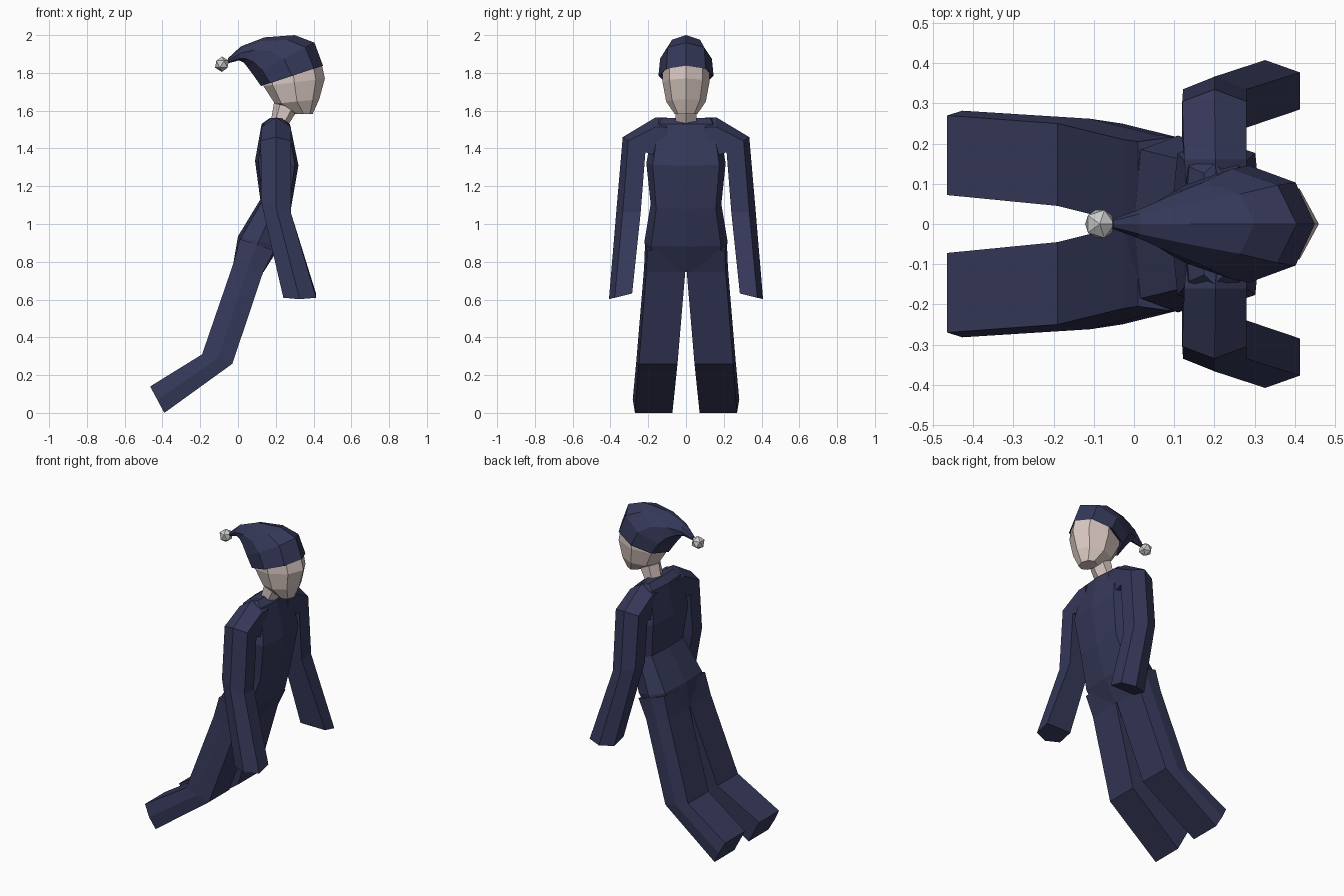
import bpy, bmesh, math
from mathutils import Vector

if "Cube" in bpy.data.objects:
    bpy.data.objects.remove(bpy.data.objects["Cube"])


def material(name, rgb):
    m = bpy.data.materials.new(name)
    m.diffuse_color = (*rgb, 1)
    m.use_nodes = True
    m.node_tree.nodes["Principled BSDF"].inputs["Base Color"].default_value = m.diffuse_color
    return m


SUIT = material("dark_blue_cloth", (0.036, 0.04, 0.1))
SKIN = material("pale_skin", (0.7, 0.58, 0.54))


def loft(name, rings, mat, mirror=False, cap_start=True):
    """Skin a list of equal-sized point rings and cap the ends."""
    bm = bmesh.new()
    rows = [[bm.verts.new(p) for p in r] for r in rings]
    n = len(rows[0])
    for a, b in zip(rows, rows[1:]):
        for i in range(n):
            j = (i + 1) % n
            bm.faces.new((a[i], a[j], b[j], b[i]))
    if cap_start:
        bm.faces.new(rows[0])
    bm.faces.new(rows[-1])
    bmesh.ops.recalc_face_normals(bm, faces=bm.faces)
    me = bpy.data.meshes.new(name)
    bm.to_mesh(me)
    bm.free()
    ob = bpy.data.objects.new(name, me)
    bpy.context.collection.objects.link(ob)
    me.materials.append(mat)
    if mirror:
        mod = ob.modifiers.new("mirror", 'MIRROR')
        mod.use_axis = (False, True, False)
        mod.use_mirror_merge = False
    return ob


def oval(bx, bz, fx, fz, w, n=8, power=1.0):
    """Ring running from a back point to a front point, half-width w in y."""
    back, front = Vector((bx, 0, bz)), Vector((fx, 0, fz))
    c, h = (back + front) / 2, (front - back) / 2
    soft = lambda v: math.copysign(abs(v) ** power, v) if abs(v) > 1e-6 else 0
    return [c + h * soft(math.cos(a)) + Vector((0, w * soft(math.sin(a)), 0))
            for a in (2 * math.pi * i / n for i in range(n))]


def arm_ring(x0, x1, inner, outer, tilt=0):
    """Five-sided ring with its ridge on the outside."""
    i, o = Vector(inner), Vector(outer)
    pts = []
    for s, t in ((-1, 0), (-1, 0.75), (0, 1), (1, 0.75), (1, 0)):
        p = i.lerp(o, t)
        pts.append(((x0 + x1) / 2 + s * (x1 - x0) / 2, p.x, p.y - s * tilt))
    return pts


def leg_ring(bx, bz, fx, fz, y0, y1):
    """Four-sided leg section with a slight outer ridge."""
    return [(bx, y0, bz), (bx, y1, bz),
            ((bx + fx) / 2, y1 + 0.012, (bz + fz) / 2),
            (fx, y1, fz), (fx, y0, fz)]


# Torso
loft("torso", [oval(*r, power=0.5) for r in (
    (0.17, 1.562, 0.23, 1.562, 0.15),
    (0.125, 1.53, 0.275, 1.53, 0.17),
    (0.09, 1.335, 0.32, 1.31, 0.21),
    (0.118, 1.13, 0.28, 1.08, 0.187),
    (0.0, 0.935, 0.22, 0.88, 0.22),
    (-0.025, 0.79, 0.135, 0.745, 0.203))], SUIT)

# Arms
loft("arm", [
    arm_ring(0.13, 0.28, (0.10, 1.35), (0.10, 1.565)),
    arm_ring(0.125, 0.28, (0.16, 1.36), (0.16, 1.565)),
    arm_ring(0.12, 0.28, (0.215, 1.38), (0.335, 1.46)),
    arm_ring(0.122, 0.28, (0.24, 1.09), (0.367, 1.09), 0.03),
    arm_ring(0.24, 0.413, (0.285, 0.632), (0.408, 0.602))], SUIT, mirror=True)

# Legs, trailing behind with bent knees
loft("leg", [leg_ring(*r) for r in (
    (0.01, 0.92, 0.19, 0.86, 0.01, 0.205),
    (-0.025, 0.79, 0.133, 0.745, 0.004, 0.21),
    (-0.19, 0.31, -0.03, 0.26, 0.045, 0.25),
    (-0.465, 0.14, -0.39, 0.0, 0.072, 0.27))], SUIT, mirror=True)

# Neck and head
loft("neck", [oval(*r, n=6) for r in (
    (0.17, 1.52, 0.25, 1.50, 0.065),
    (0.19, 1.64, 0.32, 1.61, 0.065))], SKIN)
loft("head", [oval(*r) for r in (
    (0.30, 1.582, 0.395, 1.582, 0.06),
    (0.195, 1.637, 0.43, 1.66, 0.105),
    (0.135, 1.73, 0.46, 1.77, 0.124),
    (0.14, 1.80, 0.44, 1.86, 0.124),
    (0.20, 1.89, 0.38, 1.93, 0.08))], SKIN)

# Nightcap with turned-in brim and drooping tail
loft("cap", [oval(*r) for r in (
    (0.15, 1.755, 0.43, 1.85, 0.122),
    (0.122, 1.73, 0.45, 1.838, 0.146),
    (0.08, 1.79, 0.405, 1.96, 0.137),
    (0.05, 1.83, 0.30, 2.0, 0.105),
    (0.03, 1.855, 0.14, 1.988, 0.068),
    (0.005, 1.866, 0.015, 1.94, 0.035),
    (-0.055, 1.85, -0.052, 1.878, 0.012))], SUIT, cap_start=False)

# Pompom
bpy.ops.mesh.primitive_ico_sphere_add(subdivisions=1, radius=0.041,
                                      location=(-0.085, 0, 1.846))
bpy.context.object.name = "pompom"
